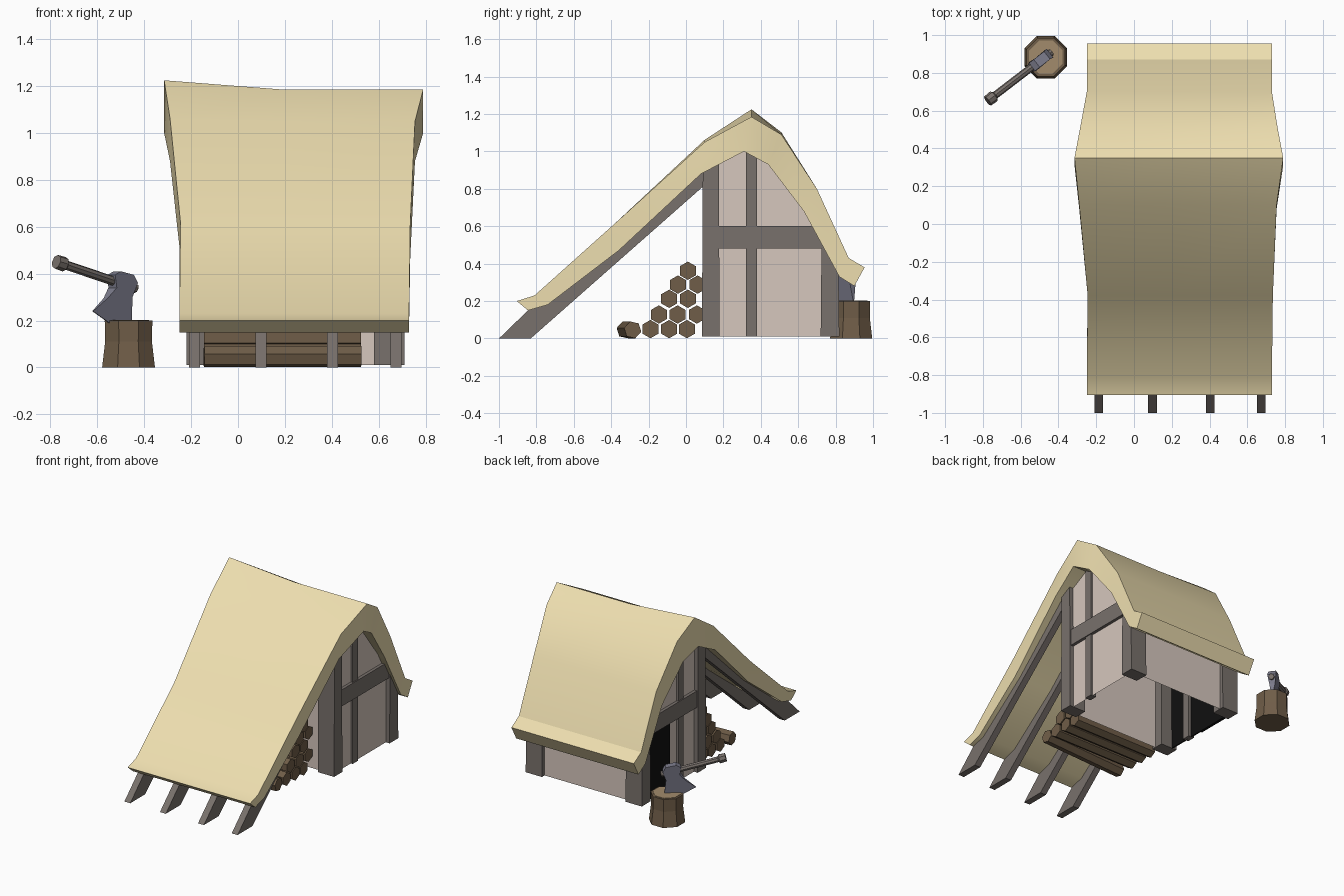
import bpy, bmesh, math
from mathutils import Vector, Matrix

if "Cube" in bpy.data.objects:
    bpy.data.objects.remove(bpy.data.objects["Cube"])


def mat(name, r, g, b):
    m = bpy.data.materials.new(name)
    m.diffuse_color = (r, g, b, 1)
    m.use_nodes = True
    m.node_tree.nodes["Principled BSDF"].inputs["Base Color"].default_value = m.diffuse_color
    return m


THATCH = mat("thatch", .85, .73, .43)
TIMBER = mat("timber", .19, .165, .15)
PLASTER = mat("plaster", .67, .57, .51)
BARK = mat("bark", .16, .11, .065)
CUT = mat("cut_wood", .36, .26, .15)
STEEL = mat("steel", .2, .2, .26)
DARK = mat("dark", .005, .005, .005)


def finish(name, bm, *mats):
    bmesh.ops.recalc_face_normals(bm, faces=bm.faces)
    me = bpy.data.meshes.new(name)
    bm.to_mesh(me)
    bm.free()
    ob = bpy.data.objects.new(name, me)
    bpy.context.collection.objects.link(ob)
    for m in mats:
        me.materials.append(m)
    return ob


def loft(name, sections, m, caps=True):
    """Skin equal-length closed point rings."""
    bm = bmesh.new()
    rings = [[bm.verts.new(p) for p in s] for s in sections]
    n = len(rings[0])
    for a, b in zip(rings, rings[1:]):
        for i in range(n):
            j = (i + 1) % n
            bm.faces.new((a[i], a[j], b[j], b[i]))
    if caps:
        bm.faces.new(rings[0])
        bm.faces.new(rings[-1])
    return finish(name, bm, m)


def prism(name, yz, x0, x1, m):
    """Extrude a side-view polygon along x."""
    return loft(name, [[(x, y, z) for y, z in yz] for x in (x0, x1)], m)


def rod(name, path, n, m, turn=0.0):
    """Straight n-sided rod through (point, radius) stations."""
    axis = (Vector(path[-1][0]) - Vector(path[0][0])).normalized()
    up = Vector((0, 0, 1)) if abs(axis.z) < .9 else Vector((1, 0, 0))
    u = (up - axis * up.dot(axis)).normalized()
    v = axis.cross(u)
    angles = [turn + 2 * math.pi * i / n for i in range(n)]
    return loft(name, [[Vector(p) + r * (u * math.cos(a) + v * math.sin(a))
                        for a in angles] for p, r in path], m)


# Thatched roof: outer y z, inner y z, left x, right x
ribs = [(-.905, .20, -.845, .15, -.25, .73),
        (-.81, .23, -.74, .18, -.25, .73),
        (-.38, .615, -.36, .47, -.245, .735),
        (.10, 1.05, .08, .88, -.29, .755),
        (.35, 1.185, .31, 1.0, -.315, .79),
        (.51, 1.09, .44, .93, -.285, .76),
        (.70, .80, .63, .68, -.25, .73),
        (.87, .43, .82, .33, -.25, .73),
        (.955, .38, .90, .28, -.25, .73)]
bm = bmesh.new()
rows = []
for i, (oy, oz, iy, iz, xl, xr) in enumerate(ribs):
    lift = {3: .012, 4: .04, 5: .012}.get(i, 0)
    rows.append([[bm.verts.new((x, oy, oz + h)) for x, h in ((xl, lift), (.2, 0), (xr, 0))],
                 [bm.verts.new((x, iy, iz)) for x in (xl, .2, xr)]])
for (o0, i0), (o1, i1) in zip(rows, rows[1:]):
    for a, b in ((o0, o1), (i0, i1)):
        for k in (0, 1):
            bm.faces.new((a[k], a[k + 1], b[k + 1], b[k]))
    for k in (0, 2):
        bm.faces.new((o0[k], o1[k], i1[k], i0[k]))
for o, i in (rows[0], rows[-1]):
    for k in (0, 1):
        bm.faces.new((o[k], o[k + 1], i[k + 1], i[k]))
roof = finish("thatched_roof", bm, THATCH)
bpy.context.view_layer.objects.active = roof
roof.select_set(True)
bpy.ops.object.shade_smooth_by_angle(angle=math.radians(32))

# Plaster walls, open underneath
walls = prism("walls", [(.115, .01), (.115, .92), (.31, 1.03), (.45, .95),
                        (.64, .71), (.79, .42), (.79, .01)], -.19, .68, PLASTER)
bm = bmesh.new()
bm.from_mesh(walls.data)
bmesh.ops.delete(bm, geom=[f for f in bm.faces if all(v.co.z < .02 for v in f.verts)],
                 context='FACES_ONLY')
bm.to_mesh(walls.data)
bm.free()

# Timber frame on both gable ends
for side, edge, inward in (("left", -.22, 1), ("right", .71, -1)):
    def timber(name, yz, off, depth):
        prism(f"{side}_{name}", yz, edge + inward * off, edge + inward * depth, TIMBER)
    timber("front_post", [(.085, .01), (.18, .01), (.175, .96), (.09, .92)], 0, .13)
    timber("back_post", [(.72, .01), (.82, .01), (.815, .38), (.725, .54)], 0, .13)
    timber("middle_post", [(.32, .01), (.38, .01), (.38, .99), (.32, 1.03)], .015, .06)
    timber("cross_beam", [(.16, .48), (.74, .48), (.74, .60), (.16, .60)], .008, .06)

# Doorway in the left gable
prism("doorway", [(.47, .01), (.73, .01), (.73, .48), (.47, .48)], -.2, -.18, DARK)
prism("doorway_inside", [(.17, .01), (.73, .01), (.73, .48), (.17, .48)], -.188, -.18, DARK)

# Rafters propping the long front slope
for k, x in enumerate((-.21, .075, .38, .65)):
    prism(f"rafter_{k + 1}", [(-1, 0), (-.83, 0), (.1, .82), (.1, .92), (-.36, .50),
                              (-.73, .2), (-.84, .155)], x, x + .047, TIMBER)

# Stacked firewood
stack = [(-.19, .05), (-.09, .05), (.005, .05), (-.145, .128), (-.045, .128), (.058, .128),
         (-.09, .212), (.01, .212), (-.043, .288), (.062, .288), (.01, .362)]
for k, (y, z) in enumerate(stack):
    rod(f"log_{k + 1}", [((-.145, y, z), .049), ((.525, y, z), .049)], 6, BARK)
rod("loose_log", [((-.145, -.325, .046), .047), ((.525, -.285, .046), .047)], 6, BARK, .3)

# Chopping block
rod("chopping_block", [((-.467, .883, 0), .122), ((-.467, .883, .11), .108),
                       ((-.467, .883, .2), .11)], 8, BARK, math.pi / 8)
rod("block_cut_top", [((-.467, .883, .19), .095), ((-.467, .883, .203), .095)],
    8, CUT, math.pi / 8)


# Axe stuck in the block; its plane runs diagonally
def on_axe(x, z, t=0):
    return Vector((x + .608 * t, .885 + (x + .47) * .767 - .793 * t, z))


rod("axe_handle", [(on_axe(-.437, .337), .02), (on_axe(-.735, .437), .02),
                   (on_axe(-.742, .44), .032), (on_axe(-.775, .451), .03)], 8, TIMBER)
# Head outline: x, z, half thickness
head = [(-.54, .395, .026), (-.515, .41, .026), (-.46, .395, .026), (-.445, .36, .03),
        (-.462, .30, .02), (-.455, .20, .003), (-.55, .19, .003), (-.62, .24, .003),
        (-.565, .295, .014), (-.535, .34, .03)]
loft("axe_head", [[on_axe(x, z, s * t) for x, z, t in head] for s in (-1, 1)], STEEL)
